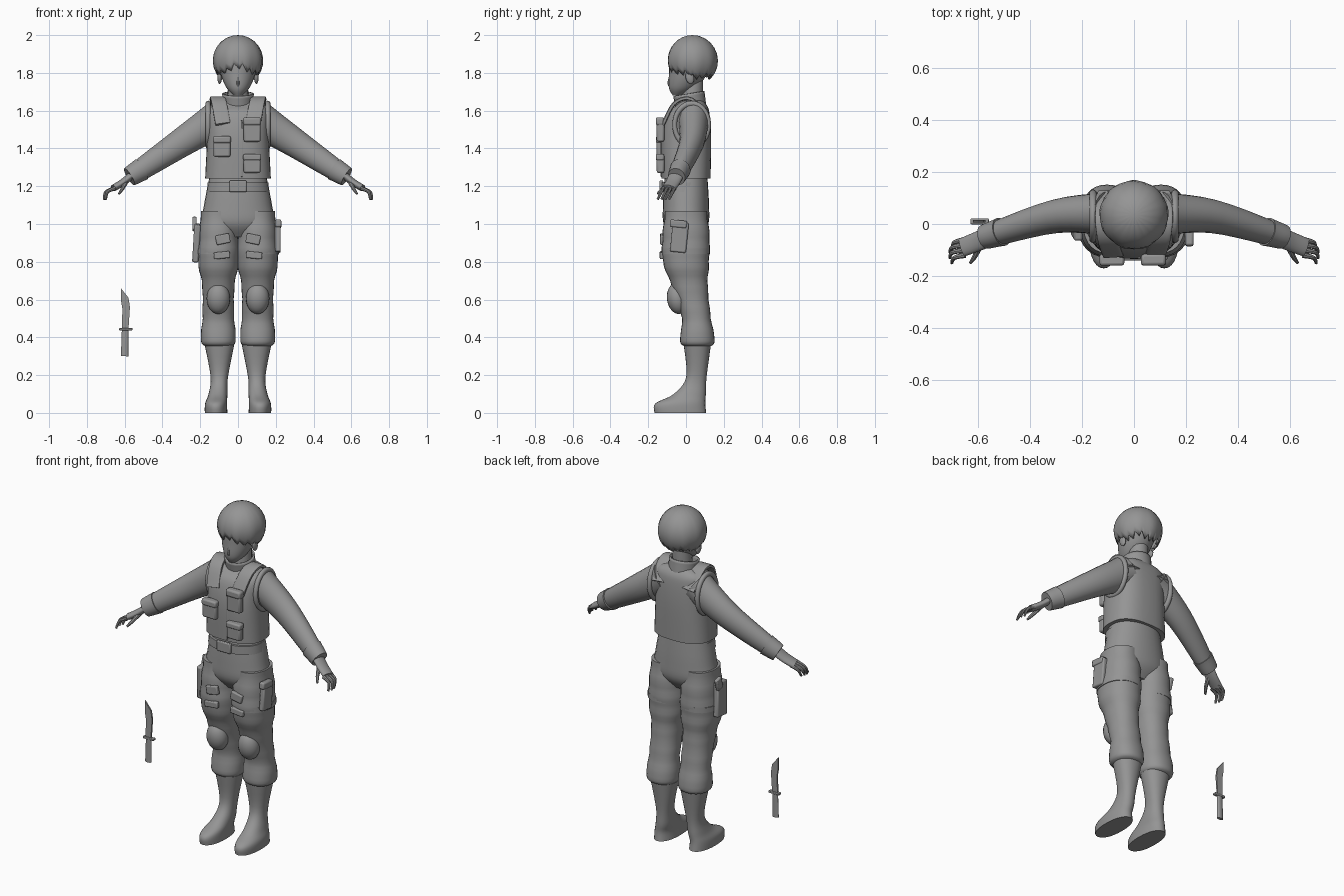
import bpy, bmesh, math
from mathutils import Vector, Matrix

default_cube = bpy.data.objects.get("Cube")
if default_cube:
    bpy.data.objects.remove(default_cube, do_unlink=True)

grey = bpy.data.materials.new("plain grey")
grey.use_nodes = True
colour = (0.3, 0.3, 0.3, 1)
grey.diffuse_color = colour
grey.node_tree.nodes["Principled BSDF"].inputs["Base Color"].default_value = colour
parts = []
UP, DEPTH, ACROSS = Vector((0, 0, 1)), Vector((0, 1, 0)), Vector((1, 0, 0))


def finish(name, bm):
    bmesh.ops.recalc_face_normals(bm, faces=bm.faces)
    mesh = bpy.data.meshes.new(name)
    bm.to_mesh(mesh)
    bm.free()
    mesh.materials.append(grey)
    part = bpy.data.objects.new(name, mesh)
    bpy.context.collection.objects.link(part)
    parts.append(part)
    return part


def spline(rows, steps=5):
    """Smooth curve through rows of any length."""
    rows = [Vector(row) for row in rows]
    result = []
    for i in range(len(rows) - 1):
        before, start, end = rows[max(i - 1, 0)], rows[i], rows[i + 1]
        after = rows[min(i + 2, len(rows) - 1)]
        leave, arrive = (end - before) / 2, (after - start) / 2
        for k in range(steps):
            t = k / steps
            blend = t * t * (3 - 2 * t)
            result.append(start * (1 - blend) + end * blend
                          + leave * (t * (1 - t) ** 2) - arrive * (t * t * (1 - t)))
    return result + [rows[-1]]


def skin(name, rings, power, sides, caps):
    """Join superellipse rings given as (centre, first axis, second axis)."""
    bm = bmesh.new()
    loops = []
    for centre, first, second in rings:
        loop = []
        for k in range(sides):
            angle = math.tau * k / sides
            c, s = (math.copysign(abs(f(angle)) ** (2 / power), f(angle)) for f in (math.cos, math.sin))
            loop.append(bm.verts.new(centre + first * c + second * s))
        loops.append(loop)
    for low, high in zip(loops, loops[1:]):
        for k in range(sides):
            after = (k + 1) % sides
            bm.faces.new((low[k], low[after], high[after], high[k]))
    if caps:
        bm.faces.new(loops[0])
        bm.faces.new(loops[-1])
    return finish(name, bm)


def column(name, profile, x=0, splay=0, power=2.2, sides=28, ripple=0):
    """Upright body from rows (y, z, half width, half depth)."""
    rings = []
    for y, z, width, depth in spline(profile):
        fold = 1 + ripple * math.sin(60 * z)
        rings.append((Vector((x - splay * y, y, z)), ACROSS * width * fold, DEPTH * depth * fold))
    return skin(name, rings, power, sides, True)


def tube(name, side, path, start, end, flat=1, axis=DEPTH, power=2, sides=20, caps=True):
    """Tapered limb along a path; side mirrors it, flat scales the radius along axis."""
    points = [Vector((side * p.x, p.y, p.z)) for p in spline(path)]
    last = len(points) - 1
    rings = []
    for i, point in enumerate(points):
        along = (points[min(i + 1, last)] - points[max(i - 1, 0)]).normalized()
        second = (axis - along * axis.dot(along)).normalized()
        radius = start + (end - start) * i / last
        rings.append((point, second.cross(along) * radius, second * radius * flat))
    return skin(name, rings, power, sides, caps)


def box(name, location, size, rotation=(0, 0, 0)):
    bm = bmesh.new()
    bmesh.ops.create_cube(bm, size=1, matrix=Matrix.Diagonal((*size, 1)))
    part = finish(name, bm)
    part.location, part.rotation_euler = location, rotation
    bevel = part.modifiers.new("soft edges", 'BEVEL')
    bevel.width, bevel.segments = min(size) / 4, 2


def ball(name, location, size, tilt):
    bm = bmesh.new()
    bmesh.ops.create_uvsphere(bm, u_segments=20, v_segments=12, radius=1)
    part = finish(name, bm)
    part.location, part.scale, part.rotation_euler = location, size, (tilt, 0, 0)


def thicken(part):
    shell = part.modifiers.new("thickness", 'SOLIDIFY')
    shell.thickness, shell.offset = .01, -1


# Head, neck and ears
column("head", [(-.05, 1.68, .02, .02), (-.02, 1.72, .06, .07), (.01, 1.79, .09, .1),
                (.03, 1.88, .1, .11), (.03, 1.95, .05, .05)], power=2)
tube("neck", 1, [(0, .03, 1.6), (0, .04, 1.78)], .06, .05)
tube("nose", 1, [(0, -.08, 1.8), (0, -.09, 1.75), (0, -.08, 1.73)], .004, .012, sides=8)

# Hair cap with jagged locks along its lower edge
bm = bmesh.new()
around, rows, locks = 54, 9, []
crown = bm.verts.new((0, .035, 2))
for k in range(around):
    angle = math.tau * k / around
    fringe = max(0, -math.sin(angle)) ** 1.5
    edge = math.radians(128 - 22 * fringe + 7 * (k % 3 - 1) + 4 * math.sin(5 * angle))
    lock = []
    for row in range(1, rows + 1):
        reach = row / rows
        radius = .133 * math.sin(edge * reach) * (1 + .02 * math.sin(9 * angle) * reach ** 2)
        lock.append(bm.verts.new((radius * math.cos(angle), .035 + radius * math.sin(angle),
                                  1.865 + .135 * math.cos(edge * reach))))
    locks.append(lock)
for k, lock in enumerate(locks):
    beside = locks[(k + 1) % around]
    bm.faces.new((crown, lock[0], beside[0]))
    for row in range(rows - 1):
        bm.faces.new((lock[row], lock[row + 1], beside[row + 1], beside[row]))
thicken(finish("hair", bm))

# Vest, collar and belt
column("vest", [(0, 1.24, .174, .13), (0, 1.45, .164, .133), (.01, 1.58, .164, .115),
                (.03, 1.63, .14, .08), (.03, 1.66, .06, .05)], power=2.6, sides=36)
thicken(tube("collar", 1, [(0, .03, 1.6), (0, .015, 1.69)], .08, .084, caps=False))
column("belt", [(-.01, 1.17, .166, .12), (-.01, 1.22, .16, .12)])
box("belt_buckle", (0, -.13, 1.2), (.09, .02, .06))
box("vest_zip", (.02, -.13, 1.4), (.01, .01, .3))
for name, x, z, height in (("right_chest", -.085, 1.41, .11), ("left_upper", .075, 1.5, .13),
                           ("left_lower", .075, 1.32, .1)):
    box(name + "_pouch", (x, -.135, z), (.09, .04, height))
    box(name + "_flap", (x, -.138, z + height / 3), (.095, .044, height / 3))

for side in (1, -1):
    ball("ear", (side * .097, .02, 1.775), (.012, .022, .034), .25)
    tube("shoulder_strap", side, [(.08, -.12, 1.53), (.1, -.06, 1.64), (.11, .03, 1.66), (.1, .12, 1.56)],
         .01, .01, flat=4, axis=ACROSS, power=5)
    bpy.ops.mesh.primitive_torus_add(location=(side * .158, .03, 1.525), rotation=(0, math.pi / 2, 0),
                                     major_radius=.1, minor_radius=.014)
    rim = bpy.context.object
    rim.name, rim.scale = "armhole_rim", (1.12, .9, 1)
    rim.data.materials.append(grey)
    parts.append(rim)

    # Arm and hand
    tube("sleeve", side, [(.1, .04, 1.56), (.3, .03, 1.43), (.54, -.04, 1.27)], .1, .053, flat=.85)
    tube("cuff", side, [(.51, -.03, 1.29), (.575, -.05, 1.25)], .062, .052, flat=.9)
    tube("palm", side, [(.56, -.05, 1.26), (.61, -.07, 1.22), (.66, -.09, 1.19)], .02, .018, flat=2)
    for finger in range(4):
        y = -.06 - .02 * finger
        tip = .7 + .01 * math.sin(finger)
        tube("finger", side, [(.65, y, 1.19), (tip - .01, y - .01, 1.17), (tip, y - .03, 1.13)], .011, .006, sides=8)
    tube("thumb", side, [(.59, -.07, 1.23), (.61, -.12, 1.19), (.63, -.15, 1.16)],
         .015, .006, axis=ACROSS, sides=8)

    # Leg, pads, straps and boot
    column("trouser_leg", [(0, 1.07, .09, .11), (0, .93, .105, .125), (0, .8, .108, .122), (.02, .67, .085, .095),
                           (.055, .5, .084, .077), (.06, .38, .093, .093), (.06, .35, .06, .06)],
           x=side * .104, ripple=.02)
    ball("knee_pad", (side * .104, -.045, .605), (.062, .056, .082), .15)
    column("thigh_strap", [(0, .84, .11, .126), (0, .87, .11, .126)], x=side * .108)
    box("thigh_clip", (side * .08, -.125, .92), (.075, .024, .05), (0, side * .2, 0))
    box("strap_buckle", (side * .085, -.127, .835), (.085, .024, .036), (0, side * .1, 0))
    column("boot", [(-.03, 0, .06, .137), (-.03, .05, .058, .132), (.02, .1, .05, .085),
                    (.055, .19, .046, .054), (.06, .36, .078, .072)], x=side * .11, splay=side * .2)

# Trouser seat and side pockets
column("trouser_seat", [(0, 1.24, .153, .114), (0, 1.1, .18, .122), (0, 1, .188, .118), (0, .93, .1, .07)])
box("holster", (-.22, -.01, .9), (.034, .09, .2), (.1, .06, 0))
box("holster_grip", (-.23, .02, 1), (.022, .045, .07), (-.3, 0, 0))
box("left_thigh_pocket", (.211, -.035, .93), (.03, .085, .16), (-.1, 0, 0))
box("left_pocket_flap", (.213, -.04, 1), (.033, .09, .04), (-.1, 0, 0))

# Knife standing apart
bm = bmesh.new()
outline = ((-.615, .44), (-.612, .55), (-.62, .6), (-.62, .66), (-.58, .61), (-.572, .56), (-.58, .44))
blade = bm.faces.new([bm.verts.new((x, .005, z)) for x, z in outline])
moved = bmesh.ops.extrude_face_region(bm, geom=[blade])["geom"]
bmesh.ops.translate(bm, vec=DEPTH * .01, verts=[v for v in moved if isinstance(v, bmesh.types.BMVert)])
finish("knife_blade", bm)
box("knife_guard", (-.594, .01, .443), (.07, .022, .013))
tube("knife_handle", 1, [(-.6, .01, .3), (-.597, .01, .44)], .02, .018, flat=.5, sides=12)

# Smooth shading with sharp edges kept
for part in bpy.context.selected_objects:
    part.select_set(False)
for part in parts:
    part.select_set(True)
bpy.context.view_layer.objects.active = parts[0]
bpy.ops.object.shade_smooth_by_angle(angle=math.radians(40))
